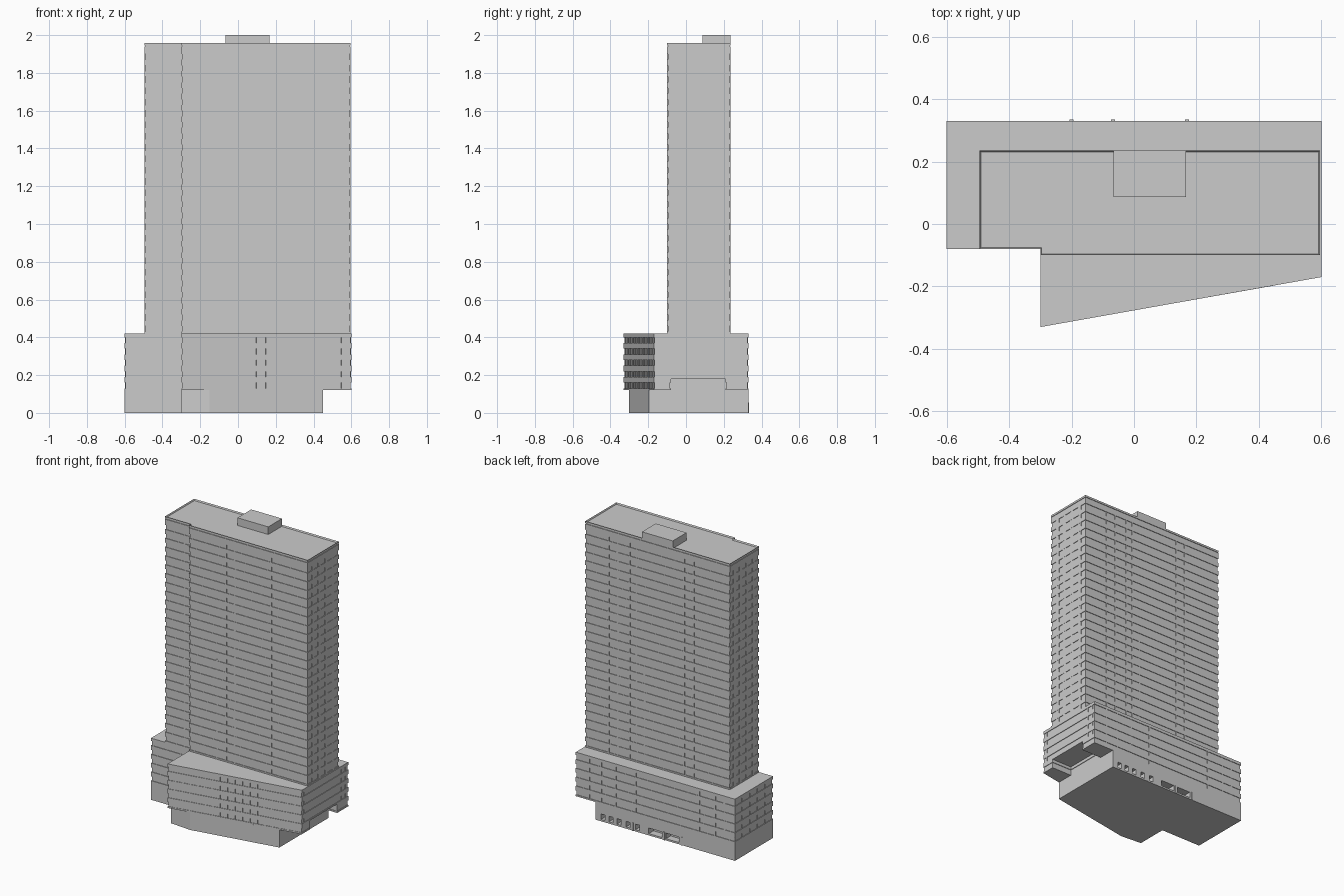
import bpy
import bmesh
from mathutils import Vector

old = bpy.data.objects.get("Cube")
if old:
    bpy.data.objects.remove(old, do_unlink=True)

concrete = bpy.data.materials.new("concrete_grey")
concrete.use_nodes = True
GREY = (0.6, 0.6, 0.6, 1)
concrete.diffuse_color = GREY
concrete.node_tree.nodes["Principled BSDF"].inputs["Base Color"].default_value = GREY

RECESS = 0.004      # depth of the window ribbons
FLOOR = 0.06        # storey height
SILL = 0.13         # first window sill
GLASS = 0.03        # window height


def finish(bm, name):
    bmesh.ops.recalc_face_normals(bm, faces=bm.faces)
    mesh = bpy.data.meshes.new(name)
    bm.to_mesh(mesh)
    bm.free()
    mesh.materials.append(concrete)
    obj = bpy.data.objects.new(name, mesh)
    bpy.context.collection.objects.link(obj)
    return obj


def add_prism(bm, pts, z0, z1):
    """Extrude a plan outline from z0 to z1 and return its top face."""
    low = [bm.verts.new((x, y, z0)) for x, y in pts]
    top = [bm.verts.new((x, y, z1)) for x, y in pts]
    n = len(pts)
    bm.faces.new(low[::-1])
    for i in range(n):
        j = (i + 1) % n
        bm.faces.new((low[i], low[j], top[j], top[i]))
    return bm.faces.new(top)


def prisms(name, parts):
    bm = bmesh.new()
    for pts, z0, z1 in parts:
        add_prism(bm, pts, z0, z1)
    return finish(bm, name)


def box(x0, x1, y0, y1):
    return [(x0, y0), (x1, y0), (x1, y1), (x0, y1)]


def inset(pts, d):
    """Move every side of a counter-clockwise outline inward by d."""
    out = []
    for i, p in enumerate(pts):
        p = Vector(p)
        a = (p - Vector(pts[i - 1])).normalized()
        b = (Vector(pts[(i + 1) % len(pts)]) - p).normalized()
        na, nb = Vector((-a.y, a.x)), Vector((-b.y, b.x))
        out.append(tuple(p + (na + nb) * d / (1 + na.dot(nb))))
    return out


def piers(name, a, b, places, z0, z1, width=0.008):
    """Upright strips in front of the glass along the wall from a to b."""
    a, b = Vector(a), Vector(b)
    along = (b - a).normalized()
    inward = Vector((-along.y, along.x))
    parts = []
    for t in places:
        c = a.lerp(b, t) + inward * 0.0005
        s, d = along * width / 2, inward * 0.008
        parts.append(([tuple(v) for v in (c - s, c + s, c + s + d, c - s + d)], z0, z1))
    return prisms(name, parts)


def on_wall(xs, x0, x1):
    return [(x - x0) / (x1 - x0) for x in xs]


# Plan outlines
ground = [(-.6, -.08), (-.3, -.08), (-.3, -.29), (-.15, -.303),
          (.45, -.197), (.45, .33), (-.6, .33)]
podium = [(-.6, -.08), (-.3, -.08), (-.3, -.33), (.6, -.17), (.6, .33), (-.6, .33)]
notched = podium[:4] + [(.6, -.08), (.45, -.08), (.45, .21), (.6, .21)] + podium[4:]
tower = [(-.495, -.08), (-.3, -.08), (-.3, -.1), (.595, -.1), (.595, .235), (-.495, .235)]

# Ground floor with loading bays cut into the back
base = prisms("ground_floor", [(ground, 0, .12)])
bays = [(-.18, -.08), (-.05, .05)] + [(x, x + .03) for x in (.12, .19, .26, .32, .38)]
cutter = prisms("bay_cutter", [(box(l, r, .28, .36), .012, .05) for l, r in bays])
cutter.hide_render = True
cut = base.modifiers.new("bays", "BOOLEAN")
cut.operation = "DIFFERENCE"
cut.solver = "EXACT"
cut.object = cutter
bpy.context.view_layer.objects.active = base
bpy.ops.object.modifier_apply(modifier=cut.name)
bpy.data.objects.remove(cutter, do_unlink=True)
prisms("bay_posts", [(box(x - .006, x + .006, .325, .334), 0, .055)
                     for x in (-.2, -.067, .17)])
piers("entrance_posts", ground[3], ground[4], on_wall((-.12, .11), -.15, .45), 0, .075, .006)

# Podium: recessed glass core, with spandrel bands around each storey
prisms("podium_glass", [(inset(notched, RECESS), .12, .18), (inset(podium, RECESS), .18, .415)])
bands = [(notched, .12, SILL), (notched, SILL + GLASS, .18), (podium, .18, SILL + FLOOR)]
for n in range(1, 5):
    z = SILL + n * FLOOR + GLASS
    bands.append((podium, z, .42 if n == 4 else z + FLOOR - GLASS))
prisms("podium_bands", bands)
piers("podium_front_mullions", podium[2], podium[3],
      [i / 18 for i in range(1, 18)], .12, .42, .006)
piers("podium_back_piers", podium[4], podium[5],
      on_wall((.5, .41, .3, .15, -.33, -.45, -.52), .6, -.6), .12, .42)
piers("podium_left_piers", podium[3], podium[4], (.06, .86, .95), .18, .42)
piers("podium_right_piers", podium[5], podium[0], (.2, .4, .6, .8), .12, .42)

# Tower: glass core, spandrel bands and scattered piers
prisms("tower_glass", [(inset(tower, RECESS), .41, 1.93)])
bands = [(tower, .41, .43)]
for n in range(5, 29):
    z = SILL + n * FLOOR + GLASS
    bands.append((tower, z, z + FLOOR - GLASS))
prisms("tower_bands", bands)
piers("tower_front_piers", tower[2], tower[3],
      on_wall((-.02, .045, .32), -.3, .595), .42, 1.93)
piers("tower_lower_front_pier", tower[2], tower[3], on_wall((-.09,), -.3, .595), .42, 1.1)
piers("tower_wing_pier", tower[0], tower[1], (.75,), .42, 1.93)
piers("tower_back_piers", tower[4], tower[5],
      on_wall((.42, .35, .26, .21, -.15, -.22), .595, -.495), .42, 1.93)
piers("tower_lower_back_pier", tower[4], tower[5], on_wall((.15,), .595, -.495), .42, 1.1)
side_places = (.18, .38, .6, .82)
piers("tower_left_piers", tower[3], tower[4], side_places, .42, 1.93, .03)
piers("tower_right_piers", tower[5], tower[0], side_places, .42, 1.93, .03)

# Crown with a shadow gap below and a sunken roof inside the parapet
prisms("crown_band", [(tower, 1.90, 1.94), (inset(tower, RECESS), 1.93, 1.946)])
bm = bmesh.new()
roof = add_prism(bm, tower, 1.945, 1.958)
bmesh.ops.recalc_face_normals(bm, faces=bm.faces)
bmesh.ops.inset_region(bm, faces=[roof], thickness=.006)
bmesh.ops.translate(bm, verts=roof.verts, vec=(0, 0, -.01))
finish(bm, "roof_parapet")

# Rooftop plant room
prisms("plant_room", [(box(-.065, .167, .087, .235), 1.945, 2.0)])
